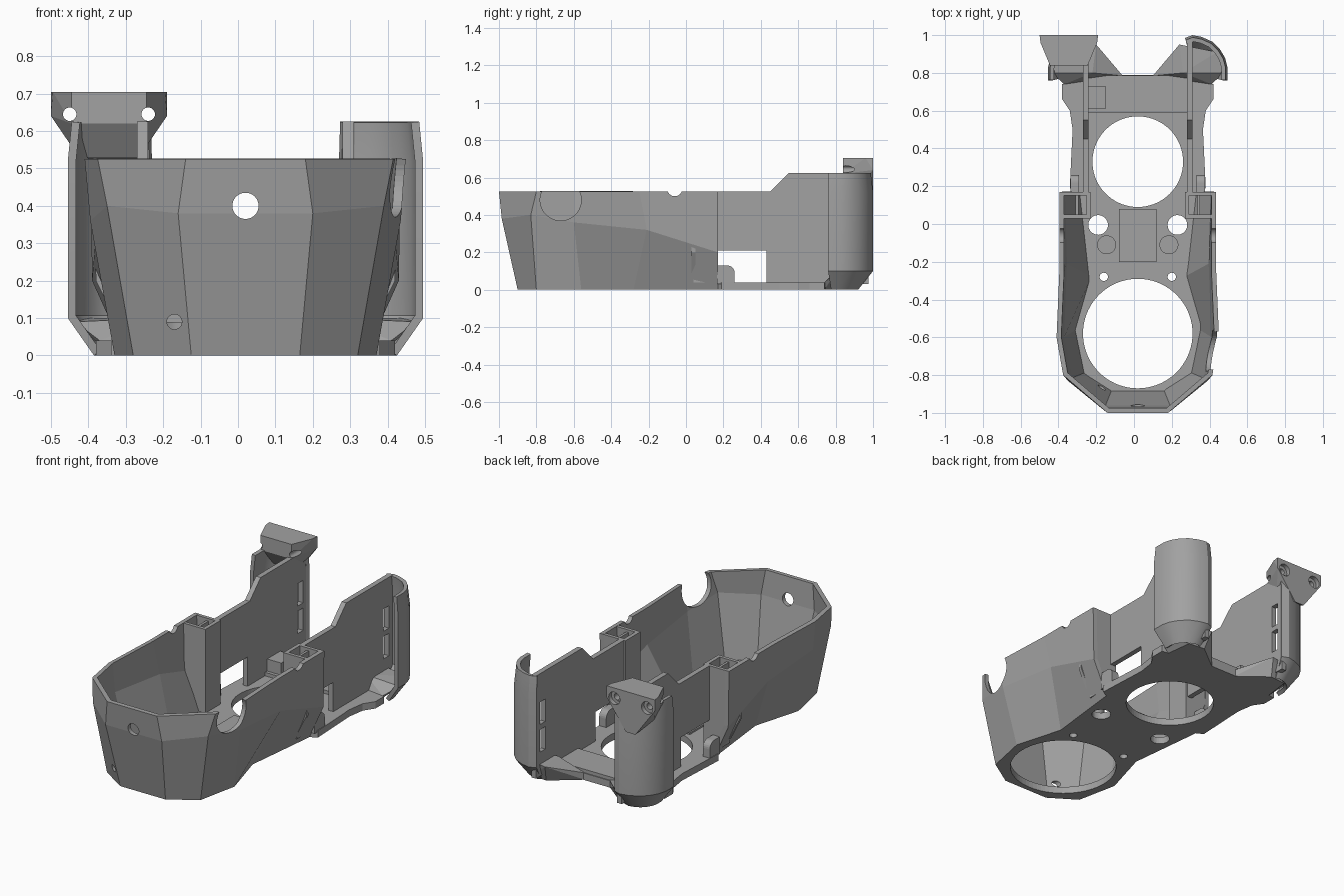
import bpy, bmesh
from math import pi, sin, cos
from mathutils import Matrix, Vector

if "Cube" in bpy.data.objects:
    bpy.data.objects.remove(bpy.data.objects["Cube"], do_unlink=True)

CX = 0.02  # mirror plane of the body

grey = bpy.data.materials.new("plastic grey")
grey.use_nodes = True
grey.diffuse_color = (0.36, 0.36, 0.36, 1)
grey.node_tree.nodes["Principled BSDF"].inputs["Base Color"].default_value = grey.diffuse_color


def finish(name, bm, normals=True):
    if normals:
        bmesh.ops.recalc_face_normals(bm, faces=bm.faces)
    me = bpy.data.meshes.new(name)
    bm.to_mesh(me)
    bm.free()
    me.materials.append(grey)
    ob = bpy.data.objects.new(name, me)
    bpy.context.collection.objects.link(ob)
    return ob


def prism(name, pts, axis, a, b):
    """Extrude a 2D profile between a and b along an axis."""
    bm = bmesh.new()
    place = {"x": lambda u, v, w: (w, u, v), "y": lambda u, v, w: (u, w, v),
             "z": lambda u, v, w: (u, v, w)}[axis]
    face = bm.faces.new([bm.verts.new(place(u, v, a)) for u, v in pts])
    new = bmesh.ops.extrude_face_region(bm, geom=[face])["geom"]
    move = Vector(place(0, 0, b - a))
    bmesh.ops.translate(bm, vec=move, verts=[g for g in new if isinstance(g, bmesh.types.BMVert)])
    return finish(name, bm)


def box(name, x, y, z):
    return prism(name, [(x[0], y[0]), (x[1], y[0]), (x[1], y[1]), (x[0], y[1])], "z", *z)


def cyl(c, r, axis, depth, seg=48):
    bm = bmesh.new()
    rot = {"x": Matrix.Rotation(pi / 2, 4, "Y"), "y": Matrix.Rotation(pi / 2, 4, "X"),
           "z": Matrix()}[axis]
    bmesh.ops.create_cone(bm, cap_ends=True, segments=seg, radius1=r, radius2=r, depth=depth,
                          matrix=Matrix.Translation(c) @ rot)
    return finish("cutter", bm)


def hull(name, pts):
    bm = bmesh.new()
    for p in pts:
        bm.verts.new(p)
    out = bmesh.ops.convex_hull(bm, input=bm.verts)
    bmesh.ops.delete(bm, geom=list({g for g in out["geom_interior"]}), context="VERTS")
    return finish(name, bm)


def sheet(name, rings, thick):
    """Skin a stack of open rings and thicken it inwards."""
    bm = bmesh.new()
    rows = [[bm.verts.new(p) for p in r] for r in rings]
    for lo, hi in zip(rows, rows[1:]):
        for i in range(len(lo) - 1):
            bm.faces.new((lo[i], lo[i + 1], hi[i + 1], hi[i]))
    ob = finish(name, bm, False)
    m = ob.modifiers.new("thickness", "SOLIDIFY")
    m.thickness, m.offset, m.use_even_offset = thick, -1, True
    apply(ob, m)
    return ob


def apply(ob, mod):
    bpy.context.view_layer.objects.active = ob
    bpy.ops.object.modifier_apply(modifier=mod.name)


def cut(ob, *cutters):
    for c in cutters:
        m = ob.modifiers.new("cut", "BOOLEAN")
        m.operation, m.object, m.solver = "DIFFERENCE", c, "EXACT"
        apply(ob, m)
        bpy.data.objects.remove(c, do_unlink=True)


def smooth(ob):
    bpy.ops.object.select_all(action="DESELECT")
    ob.select_set(True)
    bpy.context.view_layer.objects.active = ob
    bpy.ops.object.shade_smooth_by_angle(angle=0.45)


def both(half):
    """Complete a front-to-back half outline, from right rear round to left rear."""
    left = [(CX + p[0], *p[1:]) for p in half]
    right = [(CX - p[0], *p[1:]) for p in reversed(half)]
    return right + left


# Faceted front shell
bottom = [(.145, -.9, 0), (.3, -.8, 0), (.35, -.56, 0), (.27, -.28, 0), (.32, .17, 0)]
middle = [(.18, -.985, .38), (.37, -.83, .4), (.415, -.6, .36), (.4, -.21, .32), (.41, .17, .2)]
top = [(.16, -1, .525), (.395, -.8, .525), (.43, -.6, .525), (.415, -.25, .525), (.415, .17, .525)]
shell = sheet("front_shell", [both(bottom), both(middle), both(top)], .025)
cut(shell, cyl((CX, -.98, .4), .035, "y", .3), cyl((-.17, -.9, .09), .02, "y", .3),
    cyl((.43, -.67, .48), .11, "x", .3), cyl((0, -.06, .54), .04, "x", 1.2))

# Floor with its two large openings and screw holes
outline = both([p[:2] for p in bottom] + [(.36, .19), (.345, .5), (.36, .6), (.4, .66), (.4, .74), (.1, .79)])
floor = prism("floor", outline, "z", 0, .04)
cut(floor, cyl((CX, -.58, 0), .29, "z", .3, 72), cyl((CX, .33, 0), .24, "z", .3, 72))
for s in (-1, 1):
    cut(floor, cyl((CX + s * .21, -.005, 0), .052, "z", .3, 32),
        cyl((CX + s * .18, -.28, 0), .022, "z", .3, 24))
raised = box("floor_pad", (CX - .1, CX + .1), (-.2, .08), (.035, .05))
cross_bar = box("rear_cross_bar", (CX - .26, CX + .26), (.59, .785), (.03, .06))
box("side_bracket", (-.24, -.15), (.61, .73), (.03, .13))

for s, side in ((-1, "right"), (1, "left")):
    def X(v):
        return CX + s * v

    # Round boss on the floor
    boss = cyl((X(.165), -.11, .06), .05, "z", .06, 32)
    boss.name = side + "_boss"
    smooth(boss)

    # Hollow column behind the shell
    column = [(X(.25), .02), (X(.31), .02), (X(.4), .2), (X(.405), .525), (X(.25), .525)]
    prism(side + "_column_back", column, "y", .15, .17)
    prism(side + "_column_front", column, "y", .03, .05)
    box(side + "_column_inner", (X(.25), X(.272)), (.03, .17), (.02, .525))
    box(side + "_column_rib", (X(.315), X(.33)), (.04, .16), (.04, .51))

    # Stepped side wall with a low window and slots at the rear
    profile = [(.165, .21), (.165, .525), (.45, .525), (.55, .625), (.975, .625),
               (.975, .03), (.43, .03), (.43, .21)]
    wall = prism(side + "_side_wall", profile, "x", X(.26), X(.29))
    cut(wall, *[box("cutter", (X(.1), X(.34)), (.89, .94), z) for z in ((.17, .3), (.33, .46))])

    # Rounded bracket beside the window
    arc = [(.22 + .04 * cos(a * pi / 12), .09 + .04 * sin(a * pi / 12)) for a in range(7)]
    prism(side + "_window_bracket", [(.165, .03), (.26, .03)] + arc + [(.165, .13)], "x", X(.31), X(.355))

    # Curved rear corner shell
    plan = [(.475, .76), (.475, .83), (.462, .88), (.435, .925), (.395, .965), (.34, .99), (.29, 1), (.25, .985)]
    def ring(z, k):
        return [(X(.3 + (u - .3) * k), .8 + (v - .8) * k, z) for u, v in plan]
    rings = [ring(0, .6), ring(.1, 1), ring(.52, 1), ring(.625, .94)]
    if s < 0:
        rings = [r[::-1] for r in rings]
    smooth(sheet(side + "_rear_corner", rings, .022))

    # Sloping foot under the corner
    hull(side + "_rear_foot", [(X(u), v, z) for u, v, z in (
        (.08, .785, 0), (.08, .785, .04), (.36, .74, 0), (.39, .74, .04), (.34, .9, 0), (.24, .91, 0),
        (.22, .95, .1), (.42, .91, .1), (.455, .8, .09), (.24, .8, .1))])

# Screw head block on top of the right rear corner
HX = -.345
head = hull("mount_head", [(HX + s * u, v, z) for s in (-1, 1) for u, v, z in (
    (.155, 1, .705), (.155, 1, .64), (.03, 1, .47), (.1, .84, .705), (.1, .84, .62), (.08, .9, .53), (.15, .96, .705))])
for s in (-1, 1):
    cut(head, cyl((HX + s * .105, 1, .645), .036, "y", .05, 32), cyl((HX + s * .105, .92, .645), .018, "y", .4, 24))
